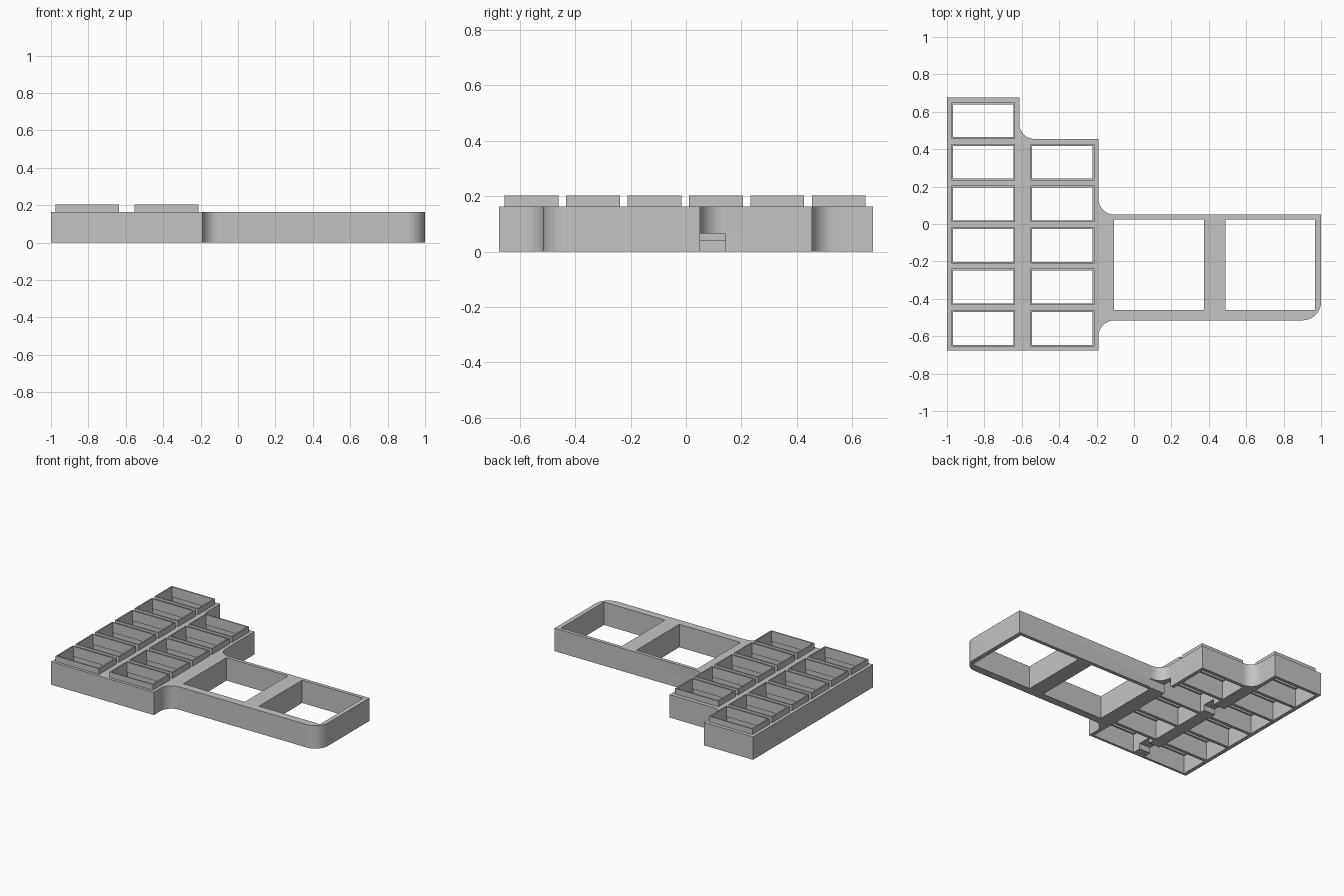
import bpy, bmesh, math

cube = bpy.data.objects.get("Cube")
if cube:
    bpy.data.objects.remove(cube, do_unlink=True)

TOP, RIM_TOP, LEDGE = 0.163, 0.203, 0.13
PITCH, FIRST_ROW = 0.222, -0.558

grey = bpy.data.materials.new("plain grey")
grey.use_nodes = True
colour = (0.55, 0.55, 0.55, 1)
grey.diffuse_color = colour
grey.node_tree.nodes["Principled BSDF"].inputs["Base Color"].default_value = colour


def finish(name, bm):
    bmesh.ops.recalc_face_normals(bm, faces=bm.faces)
    mesh = bpy.data.meshes.new(name)
    bm.to_mesh(mesh)
    bm.free()
    obj = bpy.data.objects.new(name, mesh)
    bpy.context.collection.objects.link(obj)
    mesh.materials.append(grey)
    return obj


def boxes(name, spans):
    """One object made of separate boxes, each (x0, x1, y0, y1, z0, z1)."""
    bm = bmesh.new()
    for x0, x1, y0, y1, z0, z1 in spans:
        verts = bmesh.ops.create_cube(bm, size=1)["verts"]
        bmesh.ops.scale(bm, vec=(x1 - x0, y1 - y0, z1 - z0), verts=verts)
        bmesh.ops.translate(bm, vec=((x0 + x1) / 2, (y0 + y1) / 2, (z0 + z1) / 2), verts=verts)
    return finish(name, bm)


def arc(cx, cy, r, start, end, steps=12):
    angles = [math.radians(start + (end - start) * i / steps) for i in range(steps + 1)]
    return [(cx + r * math.cos(a), cy + r * math.sin(a)) for a in angles]


def cut(obj, cutter):
    mod = obj.modifiers.new("cut", 'BOOLEAN')
    mod.operation = 'DIFFERENCE'
    mod.solver = 'EXACT'
    mod.object = cutter
    select(obj)
    bpy.ops.object.modifier_apply(modifier=mod.name)


def select(obj):
    bpy.ops.object.select_all(action='DESELECT')
    obj.select_set(True)
    bpy.context.view_layer.objects.active = obj


# Cells: a long column of six and a short column of five
columns = [(-0.806, 6), (-0.383, 5)]
cells = [(x, FIRST_ROW + PITCH * row) for x, count in columns for row in range(count)]


def cell_boxes(half_x, half_y, z0, z1):
    return [(x - half_x, x + half_x, y - half_y, y + half_y, z0, z1) for x, y in cells]


# Body: outline with filleted inner corners and a rounded arm end
outline = [(-1, 0.675), (-1, -0.675), (-0.19, -0.675)]
outline += arc(-0.105, -0.6, 0.085, 180, 90)
outline += arc(0.9, -0.415, 0.1, -90, 0)
outline += [(1, 0.05)]
outline += arc(-0.105, 0.135, 0.085, 270, 180)
outline += [(-0.19, 0.455)]
outline += arc(-0.533, 0.535, 0.08, 270, 180)
outline += [(-0.613, 0.675)]

bm = bmesh.new()
base = bm.faces.new([bm.verts.new((x, y, 0)) for x, y in outline])
side = bmesh.ops.extrude_face_region(bm, geom=[base])["geom"]
bmesh.ops.translate(bm, vec=(0, 0, TOP), verts=[v for v in side if isinstance(v, bmesh.types.BMVert)])
body = finish("tray_body", bm)

# Thin raised rims around every cell
rims = boxes("cell_rims", cell_boxes(0.171, 0.097, TOP, RIM_TOP))

# Openings: cells, wider undersides, arm windows and cable notches
holes = boxes("cell_hole_cutter", cell_boxes(0.162, 0.088, -0.1, 0.3))
undersides = boxes("underside_cutter", cell_boxes(0.167, 0.1, -0.1, LEDGE))
windows = boxes("window_cutter", [(x0, x1, -0.46, 0.025, -0.1, 0.3)
                                  for x0, x1 in ((-0.108, 0.375), (0.488, 0.968))])
notches = boxes("notch_cutter", [
    (-0.3, -0.09, 0.045, 0.14, -0.1, 0.065),
    (-0.7, -0.5, 0.045, 0.14, -0.1, 0.04),
    (-0.7, -0.5, -0.6, -0.505, -0.1, 0.04)])

for cutter in (holes, undersides, windows, notches):
    cutter.hide_render = True
    cut(body, cutter)
cut(rims, holes)
for cutter in (holes, undersides, windows, notches):
    bpy.data.objects.remove(cutter, do_unlink=True)

for obj in (body, rims):
    select(obj)
    bpy.ops.object.shade_smooth_by_angle(angle=math.radians(30))
